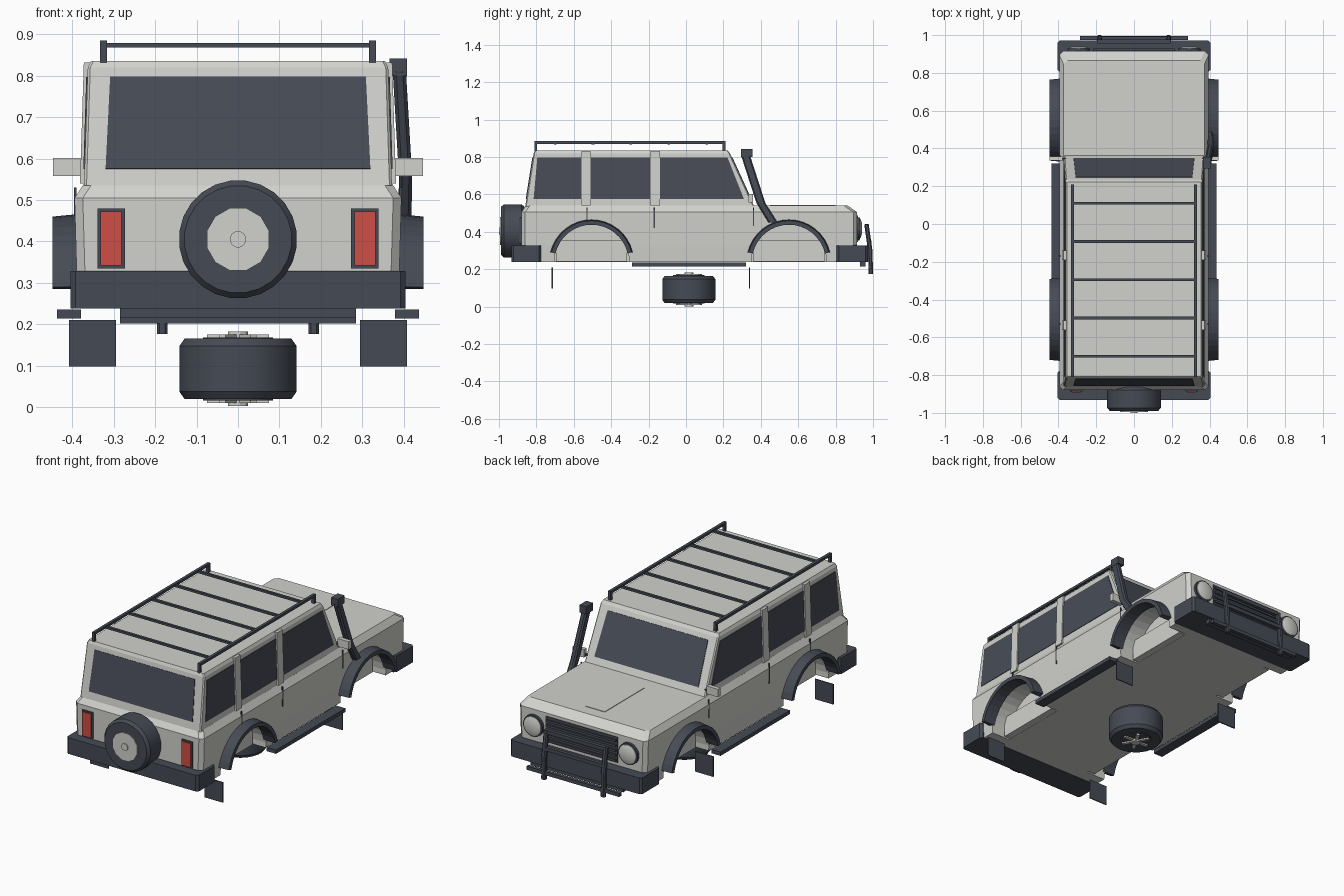
import bpy, bmesh, math
from mathutils import Vector

cube = bpy.data.objects.get("Cube")
if cube:
    bpy.data.objects.remove(cube, do_unlink=True)


def material(name, r, g, b):
    m = bpy.data.materials.new(name)
    m.use_nodes = True
    m.diffuse_color = (r, g, b, 1)
    m.node_tree.nodes["Principled BSDF"].inputs["Base Color"].default_value = (r, g, b, 1)
    return m


PAINT = material("pale_grey_paint", 0.64, 0.64, 0.61)
DARK = material("dark_slate_trim", 0.06, 0.07, 0.09)
GLASS = material("dark_glass", 0.065, 0.073, 0.095)
RED = material("red_lamp", 0.62, 0.075, 0.06)


def loft(name, rings, mat):
    """Skin a list of equal rings of points and cap both ends."""
    bm = bmesh.new()
    loops = [[bm.verts.new(p) for p in ring] for ring in rings]
    n = len(loops[0])
    for a, b in zip(loops, loops[1:]):
        for i in range(n):
            j = (i + 1) % n
            bm.faces.new((a[i], a[j], b[j], b[i]))
    bm.faces.new(loops[0])
    bm.faces.new(loops[-1])
    bmesh.ops.recalc_face_normals(bm, faces=bm.faces)
    mesh = bpy.data.meshes.new(name)
    bm.to_mesh(mesh)
    bm.free()
    mesh.materials.append(mat)
    ob = bpy.data.objects.new(name, mesh)
    bpy.context.collection.objects.link(ob)
    return ob


def box(name, x, y, z, mat):
    rings = [[(x[0], y[0], h), (x[1], y[0], h), (x[1], y[1], h), (x[0], y[1], h)] for h in z]
    return loft(name, rings, mat)


def plate(name, pts, offset, mat):
    """Thin panel centred on a flat outline."""
    o = Vector(offset)
    return loft(name, [[Vector(p) - o for p in pts], [Vector(p) + o for p in pts]], mat)


def plan_ring(z, x, back, front, c):
    """Rectangle with cut corners at height z."""
    return [(-x + c, back, z), (x - c, back, z), (x, back + c, z), (x, front - c, z),
            (x - c, front, z), (-x + c, front, z), (-x, front - c, z), (-x, back + c, z)]


def lathe(name, centre, axis, profile, n, mat):
    """Turned shape: profile holds (radius, distance along axis)."""
    rings = []
    for r, t in profile:
        ring = []
        for i in range(n):
            a = 2 * math.pi * (i + 0.5) / n
            u, v = r * math.cos(a), r * math.sin(a)
            p = {"x": (t, u, v), "y": (u, t, v), "z": (u, v, t)}[axis]
            ring.append(Vector(centre) + Vector(p))
        rings.append(ring)
    return loft(name, rings, mat)


def smooth(ob):
    bpy.ops.object.select_all(action="DESELECT")
    ob.select_set(True)
    bpy.context.view_layer.objects.active = ob
    bpy.ops.object.shade_smooth_by_angle(angle=math.radians(32))


SIDES = (("left", 1), ("right", -1))
AXLES = (("rear", -0.505), ("front", 0.55))

# Lower body with chamfered shoulders
body = loft("lower_body", [plan_ring(0.24, 0.385, -0.82, 0.82, 0.02),
                           plan_ring(0.33, 0.39, -0.88, 0.915, 0.02),
                           plan_ring(0.505, 0.395, -0.88, 0.915, 0.02),
                           plan_ring(0.54, 0.372, -0.855, 0.865, 0.02)], PAINT)

# Wheel arches cut out of the body
for side, s in SIDES:
    for axle, y in AXLES:
        cutter = lathe("arch_cutter", (s * 0.39, y, 0.25), "x", [(0.2, -0.12), (0.2, 0.12)], 32, PAINT)
        mod = body.modifiers.new("arch", "BOOLEAN")
        mod.object = cutter
        mod.solver = "EXACT"
        bpy.context.view_layer.objects.active = body
        bpy.ops.object.modifier_apply(modifier=mod.name)
        bpy.data.objects.remove(cutter, do_unlink=True)
        box(f"{side}_{axle}_inner_sill", sorted((s * 0.26, s * 0.31)),
            (y - 0.19, y + 0.19), (0.241, 0.355), PAINT)

        # Flare around the arch
        rings = []
        for i in range(17):
            a = math.radians(13 + 154 * i / 16)
            rings.append([(s * x, y + r * math.cos(a), 0.24 + r * math.sin(a))
                          for x, r in ((0.375, 0.198), (0.448, 0.198), (0.448, 0.22), (0.375, 0.227))])
        loft(f"{side}_{axle}_arch_flare", rings, DARK)

        # Mud flap
        box(f"{side}_{axle}_mud_flap", sorted((s * 0.295, s * 0.408)),
            (y - 0.213, y - 0.207), (0.098, 0.21), DARK)

# Cabin
loft("cabin", [plan_ring(0.535, 0.372, -0.86, 0.365, 0.006),
               plan_ring(0.82, 0.363, -0.815, 0.235, 0.006),
               plan_ring(0.836, 0.355, -0.808, 0.222, 0.006)], PAINT)


def side_x(z):
    return 0.372 - (z - 0.535) * 0.0316


def back_y(z):
    return -0.86 + (z - 0.535) * 0.158


def screen_y(z):
    return 0.365 - (z - 0.535) * 0.456


# Front and rear glass
LOW, HIGH = 0.575, 0.797
for name, fy, push in (("rear_window", back_y, -1), ("windscreen", screen_y, 1)):
    pts = [(-0.32, fy(LOW), LOW), (0.32, fy(LOW), LOW), (0.309, fy(HIGH), HIGH), (-0.309, fy(HIGH), HIGH)]
    plate(name, pts, (0, push * 0.003, 0.001), GLASS)

# Side glass, door pillars and door seams
WINDOWS = (("rear", -0.815, -0.56, -0.795, -0.56), ("middle", -0.51, -0.19, -0.51, -0.19),
           ("front", -0.14, 0.31, -0.14, 0.222))
for side, s in SIDES:
    for name, b0, b1, t0, t1 in WINDOWS:
        pts = [(s * side_x(z), y, z) for y, z in ((b0, LOW), (b1, LOW), (t1, HIGH), (t0, HIGH))]
        plate(f"{side}_{name}_window", pts, (0.003, 0, 0), GLASS)
    for name, y in (("rear", -0.535), ("front", -0.165)):
        pts = [(s * side_x(z), y + d, z) for d, z in ((-0.025, 0.54), (0.025, 0.54), (0.025, 0.832), (-0.025, 0.832))]
        plate(f"{side}_{name}_pillar", pts, (0.01, 0, 0), PAINT)
    for name, y, z in (("rear", -0.53, 0.46), ("middle", -0.17, 0.42), ("front", 0.36, 0.43)):
        box(f"{side}_{name}_door_seam", sorted((s * 0.39, s * 0.396)), (y - 0.003, y + 0.003), (z, 0.53), DARK)

    # Running board and mirror
    box(f"{side}_running_board", sorted((s * 0.38, s * 0.437)), (-0.29, 0.32), (0.214, 0.235), DARK)
    box(f"{side}_mirror", sorted((s * 0.378, s * 0.447)), (0.335, 0.358), (0.558, 0.602), PAINT)
    box(f"{side}_mirror_arm", sorted((s * 0.36, s * 0.385)), (0.335, 0.35), (0.565, 0.576), DARK)

    # Tail lamp
    box(f"{side}_tail_lamp_frame", sorted((s * 0.273, s * 0.34)), (-0.888, -0.875), (0.335, 0.48), DARK)
    box(f"{side}_tail_lamp", sorted((s * 0.281, s * 0.332)), (-0.893, -0.88), (0.342, 0.472), RED)

    # Headlamp
    lathe(f"{side}_headlamp_ring", (s * 0.293, 0.915, 0.418), "y", [(0.06, -0.01), (0.06, 0.014)], 20, DARK)
    smooth(lathe(f"{side}_headlamp", (s * 0.293, 0.915, 0.418), "y",
                 [(0.052, 0), (0.052, 0.018), (0.03, 0.026)], 20, PAINT))

    # Roof rack rail with end posts
    rail = sorted((s * 0.317, s * 0.333))
    box(f"{side}_rack_rail", rail, (-0.81, 0.21), (0.871, 0.885), DARK)
    for end, y in (("rear", -0.81), ("front", 0.196)):
        box(f"{side}_{end}_rack_post", rail, (y, y + 0.014), (0.825, 0.88), DARK)

    # Bull bar upright
    x = s * 0.183
    loft(f"{side}_bull_bar_upright", [plan_ring(z, 0.013, y - 0.012, y + 0.012, 0.006) for z, y in
         ((0.176, 0.988), (0.3, 0.985), (0.44, 0.965))], DARK).location.x = x

# Roof rack crossbars
for i in range(5):
    y = -0.7 + 0.2025 * i
    box(f"rack_crossbar_{i + 1}", (-0.325, 0.325), (y - 0.007, y + 0.007), (0.868, 0.88), DARK)

# Bull bar crossbars
for name, x, y, z in (("lower", 0.285, 0.985, 0.212), ("middle", 0.183, 0.982, 0.345), ("top", 0.183, 0.966, 0.432)):
    box(f"{name}_bull_bar", (-x, x), (y - 0.01, y + 0.01), (z - 0.01, z + 0.01), DARK)
box("front_skid_bar", (-0.285, 0.285), (0.93, 0.96), (0.215, 0.24), DARK)

# Bumpers
for name, back, front in (("rear", -0.933, -0.775), ("front", 0.805, 0.972)):
    loft(f"{name}_bumper", [plan_ring(z, 0.405, back, front, 0.012) for z in (0.238, 0.328)], DARK)

# Grille with slats
box("grille", (-0.222, 0.222), (0.9, 0.919), (0.345, 0.488), DARK)
for i in range(5):
    z = 0.36 + 0.027 * i
    box(f"grille_slat_{i + 1}", (-0.215, 0.215), (0.915, 0.928), (z - 0.006, z + 0.006), DARK)

# Raised bonnet panel
box("bonnet_panel", (-0.06, 0.06), (0.45, 0.8), (0.53, 0.543), PAINT)

# Raised air intake on the left
PATH = ((0.403, 0.465, 0.45), (0.405, 0.4, 0.555), (0.39, 0.318, 0.81))
loft("air_intake_pipe", [[Vector(p) + Vector((dx, dy, 0)) for dx, dy, _ in plan_ring(0, 0.016, -0.024, 0.024, 0.008)]
                         for p in PATH], DARK)
box("air_intake_head", (0.366, 0.408), (0.295, 0.355), (0.8, 0.842), DARK)

# Spare wheel on the tailgate
TYRE = [(0.1, -0.073), (0.13, -0.073), (0.143, -0.055), (0.143, 0.055), (0.13, 0.073), (0.1, 0.073)]
smooth(lathe("spare_tyre", (0, -0.926, 0.405), "y", [(r, t * 0.86) for r, t in TYRE], 24, DARK))
lathe("spare_hub_cover", (0, -0.986, 0.405), "y", [(0.078, 0.01), (0.078, -0.008)], 12, PAINT)
lathe("spare_hub_cap", (0, -0.994, 0.405), "y", [(0.02, 0.004), (0.02, -0.006)], 12, PAINT)

# Loose wheel lying flat beneath the floor
HUB = (0, 0.015, 0.092)
smooth(lathe("loose_tyre", HUB, "z", TYRE, 24, DARK))
for name, s in (("upper", 1), ("lower", -1)):
    lathe(f"{name}_wheel_hub", HUB, "z", [(0.025, s * 0.07), (0.025, s * 0.09)], 12, PAINT)
    lathe(f"{name}_wheel_dish", HUB, "z", [(0.085, s * 0.07), (0.085, s * 0.076)], 24, DARK)
    for i in range(6):
        spoke = box(f"{name}_wheel_spoke_{i + 1}", (0.018, 0.075), (-0.009, 0.009),
                    sorted((s * 0.07, s * 0.083)), PAINT)
        spoke.location = HUB
        spoke.rotation_euler.z = i * math.pi / 3
